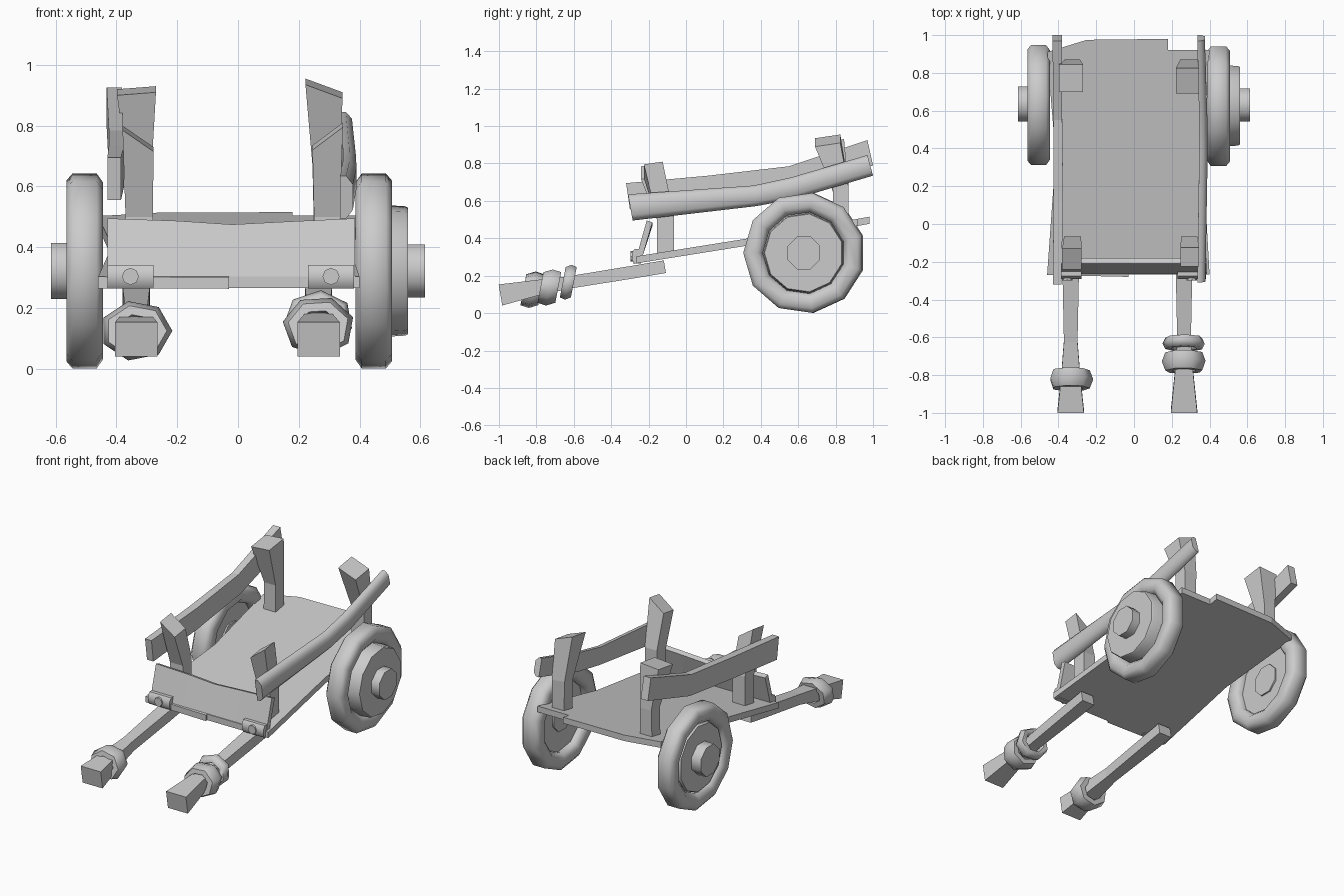
import bpy, bmesh, math
from mathutils import Vector, Matrix

if "Cube" in bpy.data.objects:
    bpy.data.objects.remove(bpy.data.objects["Cube"])


def finish(name, bm, angle=None):
    bmesh.ops.recalc_face_normals(bm, faces=bm.faces)
    me = bpy.data.meshes.new(name)
    bm.to_mesh(me)
    bm.free()
    ob = bpy.data.objects.new(name, me)
    bpy.context.collection.objects.link(ob)
    if angle:
        bpy.ops.object.select_all(action='DESELECT')
        ob.select_set(True)
        bpy.context.view_layer.objects.active = ob
        bpy.ops.object.shade_smooth_by_angle(angle=math.radians(angle))
    return ob


def loft(name, rings, angle=None, caps=True, closed=False):
    """Skin a run of equal-length point rings."""
    bm = bmesh.new()
    vs = [[bm.verts.new(p) for p in r] for r in rings]
    n = len(vs[0])
    pairs = list(zip(vs, vs[1:])) + ([(vs[-1], vs[0])] if closed else [])
    for a, b in pairs:
        for i in range(n):
            j = (i + 1) % n
            bm.faces.new((a[i], a[j], b[j], b[i]))
    if caps and not closed:
        bm.faces.new(vs[0])
        bm.faces.new(vs[-1])
    return finish(name, bm, angle)


def lathe(name, profile, sides, y, z, closed=False, angle=50):
    """Revolve (x, radius) points around a sideways axle."""
    rings = [[(x, y + r * math.cos(2 * math.pi * (i + .5) / sides),
               z + r * math.sin(2 * math.pi * (i + .5) / sides))
              for i in range(sides)] for x, r in profile]
    return loft(name, rings, angle, closed=closed)


# Sloping bed, waisted at the middle and notched at the back
def bed_z(y):
    return 0.303 + 0.16 * (y + 0.27) + max(0, y - 0.36) * 0.02

outline = [(-.46, -.27), (-.03, -.28), (-.03, -.268), (.40, -.268), (.365, .36),
           (.40, .92), (.18, .92), (.18, .98), (-.25, .975), (-.46, .91), (-.415, .36)]
loft('bed', [[(x, y, bed_z(y) - d) for x, y in outline] for d in (0, .038)])

# Front board, leaning back with a dipped top edge
board = []
for x, top in ((-.43, .495), (-.2, .487), (-.02, .475), (.17, .485), (.385, .495)):
    board.append([(x, -.265, .30), (x, -.21, top), (x, -.18, top - .01), (x, -.235, .295)])
loft('front_board', board)

# Corner brackets with round-headed bolts
for side, x0 in (('left', -.43), ('right', .23)):
    prof = [(-.24, .265), (-.275, .265), (-.29, .285), (-.29, .322), (-.275, .342), (-.235, .342)]
    loft(side + '_bracket', [[(x, y, z) for y, z in prof] for x in (x0, x0 + .152)], 50)
    bm = bmesh.new()
    bmesh.ops.create_cone(bm, cap_ends=True, segments=8, radius1=.028, radius2=.028, depth=.02,
                          matrix=Matrix.Translation((x0 + .076, -.288, .304))
                          @ Matrix.Rotation(math.pi / 2, 4, 'X'))
    finish(side + '_bolt', bm)

# Handles: square shafts flaring to the grips
tilt = Vector((0, .17, -1)).normalized()
for side, xc in (('left', -.335), ('right', .265)):
    rings = []
    for y, z, w, h in ((-.113, .248, .045, .034), (-.28, .22, .043, .034),
                       (-.62, .165, .036, .033), (-.80, .135, .05, .042), (-.992, .097, .07, .057)):
        c = Vector((xc, y, z))
        rings.append([c + Vector((sx * w, 0, 0)) + tilt * (sz * h)
                      for sx, sz in ((-1, -1), (1, -1), (1, 1), (-1, 1))])
    loft(side + '_handle', rings)


# Rope rings round the handles
def rope(name, x, y, z, major, half, thick, turn):
    rings = []
    for i in range(7):
        a = 2 * math.pi * i / 7 + turn
        ring = []
        for k in range(6):
            b = 2 * math.pi * k / 6
            r = major + thick * math.cos(b)
            ring.append((x + r * math.cos(a), y + half * math.sin(b) - .16 * r * math.sin(a) * -1,
                         z + .84 * r * math.sin(a)))
        rings.append(ring)
    loft(name, rings, 60, closed=True)

rope('left_rope', -.335, -.822, .125, .083, .055, .036, 0)
rope('right_rope_outer', .265, -.73, .14, .083, .055, .036, .3)
rope('right_rope_inner', .265, -.63, .162, .085, .034, .03, .6)


# Posts: sections of (x0, x1, y0, y1, z at x0, z at x1)
def post(name, secs):
    loft(name, [[(x0, y0, za), (x1, y0, zb), (x1, y1, zb + dz), (x0, y1, za + dz)]
                for x0, x1, y0, y1, za, zb, dz in secs])

post('left_rear_post', [(-.37, -.285, .785, .87, .45, .45, .01), (-.365, -.285, .785, .87, .65, .65, .01),
                        (-.398, -.27, .70, .845, .90, .91, .02)])
post('right_rear_post', [(.25, .335, .785, .87, .45, .45, .01), (.245, .335, .785, .87, .67, .66, .01),
                         (.222, .344, .69, .825, .935, .89, .02)])
post('left_front_post', [(-.37, -.28, -.155, -.065, .30, .30, .02), (-.37, -.28, -.155, -.065, .50, .50, .02),
                         (-.38, -.278, -.24, -.13, .785, .715, .015)])
post('right_front_post', [(.25, .335, -.155, -.065, .30, .30, .02), (.25, .335, -.155, -.065, .50, .50, .02),
                          (.245, .345, -.225, -.125, .72, .795, .015)])

# Left rail: a plain plank bent upward
loft('left_rail', [[(x0, yt, zt), (x1, yt, zt), (x1, yb, zb), (x0, yb, zb)]
                   for x0, x1, yt, zt, yb, zb in (
                       (-.43, -.385, -.32, .695, -.30, .555), (-.425, -.375, .12, .735, .13, .60),
                       (-.425, -.38, .55, .785, .57, .655), (-.432, -.382, .97, .925, 1.0, .79))])

# Right rail: a rounded split log
log = []
for x0, x1, yt, zt, yb, zb in ((.335, .378, -.31, .635, -.285, .495), (.345, .39, .36, .682, .375, .572),
                               (.345, .388, .56, .725, .58, .61), (.335, .375, .97, .845, 1.0, .735)):
    ring = []
    for x, t in ((x0, 0), ((x0 + x1) / 2, 0), (x1, .2), (x1, .8), ((x0 + x1) / 2, 1), (x0, 1)):
        ring.append((x, yt + (yb - yt) * t, zt + (zb - zt) * t))
    log.append(ring)
loft('right_rail', log, 60)

# Wheels: rounded rim, centre disc and hub
for side, s, inner, disc, hub_r in (('left', -1, .445, .55, .1), ('right', 1, .387, .56, .095)):
    y, z, outer = (.636 if s < 0 else .63), .322, inner + .12
    rim = [(inner, .245), (inner, .295), (inner + .02, .324), (outer - .02, .324),
           (outer, .30), (outer, .25), (outer - .025, .22), (inner + .025, .22)]
    lathe(side + '_rim', [(s * x, r) for x, r in rim], 11, y, z, closed=True, angle=70)
    lathe(side + '_disc', [(s * x, r) for x, r in ((inner + .05, .222), (disc - .01, .215), (disc, .21))],
          11, y, z, angle=60)
    lathe(side + '_hub', [(s * x, hub_r) for x in (inner + .04, .615)], 8, y, z)
